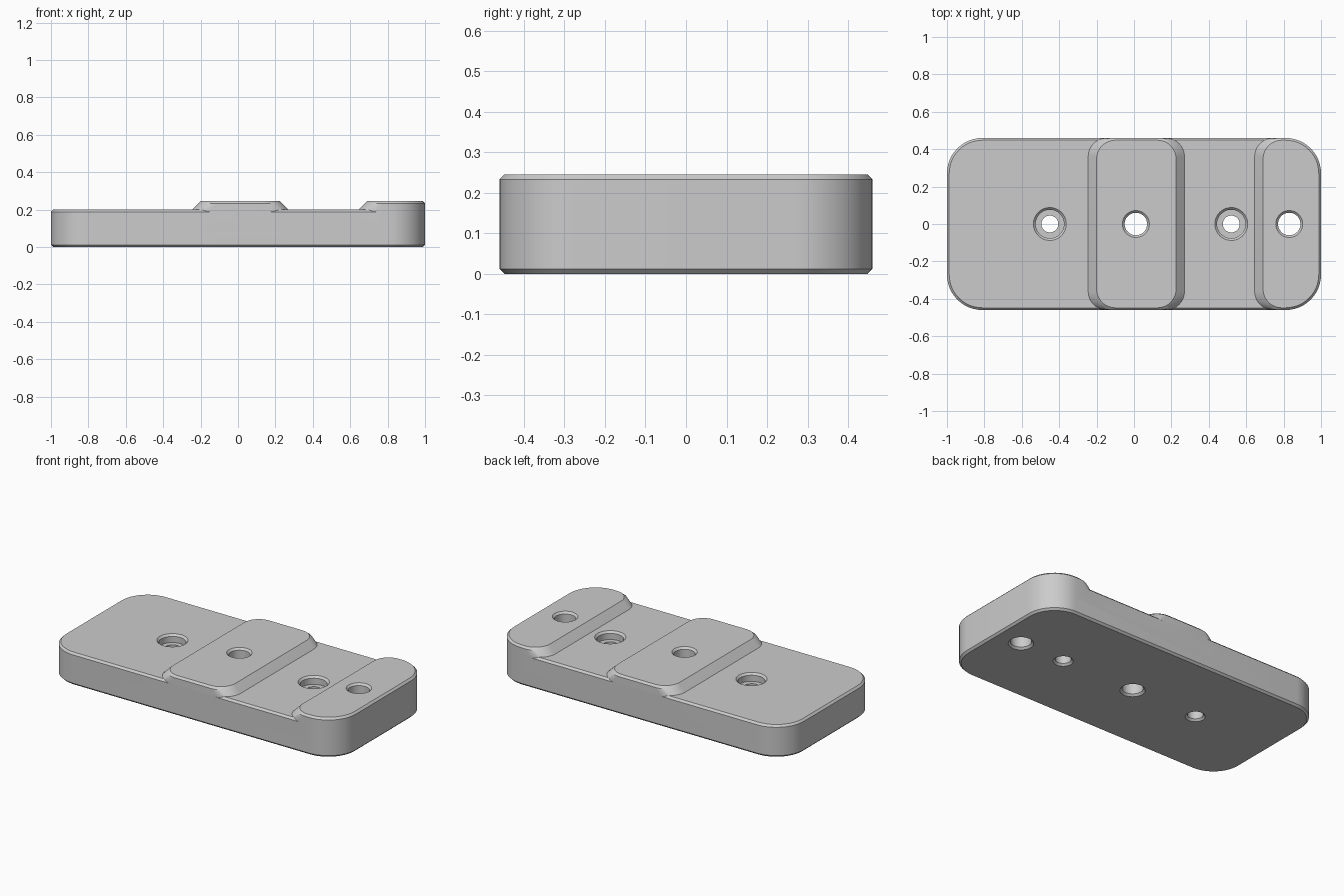
import bpy, bmesh
from math import cos, sin, pi

if "Cube" in bpy.data.objects:
    bpy.data.objects.remove(bpy.data.objects["Cube"])

grey = bpy.data.materials.new("plain grey")
grey.use_nodes = True
color = (0.6, 0.6, 0.6, 1)
grey.diffuse_color = color
grey.node_tree.nodes["Principled BSDF"].inputs["Base Color"].default_value = color

HALF_Y, TOP, PAD_TOP = 0.46, 0.2, 0.245
CHAMFER, CORNER, PAD_CORNER = 0.012, 0.19, 0.1


def rounded_rect(x0, x1, half_y, r_left, r_right, steps=12):
    """Counter-clockwise outline with separate left and right corner radii."""
    corners = [(x1, 1, r_right, 0), (x0, 1, r_left, 1),
               (x0, -1, r_left, 2), (x1, -1, r_right, 3)]
    points = []
    for x, side, r, quarter in corners:
        cx = x - r if x == x1 else x + r
        cy = side * (half_y - r)
        for i in range(steps + 1):
            a = (quarter + i / steps) * pi / 2
            points.append((cx + r * cos(a), cy + r * sin(a)))
    return points


def loft(name, sections):
    """Solid skinned through (z, outline) sections, bottom to top."""
    bm = bmesh.new()
    rings = [[bm.verts.new((x, y, z)) for x, y in outline] for z, outline in sections]
    for low, high in zip(rings, rings[1:]):
        for i in range(len(low)):
            j = (i + 1) % len(low)
            bm.faces.new((low[i], low[j], high[j], high[i]))
    bm.faces.new(rings[0][::-1])
    bm.faces.new(rings[-1])
    mesh = bpy.data.meshes.new(name)
    bm.to_mesh(mesh)
    bm.free()
    mesh.materials.append(grey)
    obj = bpy.data.objects.new(name, mesh)
    bpy.context.collection.objects.link(obj)
    return obj


def combine(target, other, operation):
    mod = target.modifiers.new(operation.lower(), 'BOOLEAN')
    mod.operation, mod.solver, mod.object = operation, 'EXACT', other
    bpy.context.view_layer.objects.active = target
    bpy.ops.object.modifier_apply(modifier=mod.name)
    bpy.data.objects.remove(other)


def slab_section(inset):
    r = CORNER - inset
    return rounded_rect(-1 + inset, 1 - inset, HALF_Y - inset, r, r)


def raised_pad(name, x0, x1, slope_right):
    """Pad flush with the slab sides, with sloping ends towards the recesses."""
    def section(z, slope, inset):
        right = x1 - (slope if slope_right else inset)
        r_right = PAD_CORNER if slope_right else CORNER - inset
        return z, rounded_rect(x0 + slope, right, HALF_Y - inset, PAD_CORNER, r_right)
    rise = PAD_TOP - TOP
    return loft(name, [section(TOP / 2, 0, 0), section(TOP, 0, 0),
                       section(PAD_TOP - CHAMFER, rise - CHAMFER, 0),
                       section(PAD_TOP, rise, CHAMFER)])


def hole_cutter(x, profile):
    """Turned cutter from (radius, z) pairs."""
    n = 48
    return loft("hole_cutter", [
        (z, [(x + r * cos(2 * pi * i / n), r * sin(2 * pi * i / n)) for i in range(n)])
        for r, z in profile])


# Slab with chamfered rims
block = loft("mounting_block", [
    (0, slab_section(CHAMFER)), (CHAMFER, slab_section(0)),
    (TOP - CHAMFER, slab_section(0)), (TOP, slab_section(CHAMFER))])

# Raised pads
combine(block, raised_pad("middle_pad", -0.245, 0.27, True), 'UNION')
combine(block, raised_pad("end_pad", 0.645, 1, False), 'UNION')


def through_profile(r, top):
    rim = r + CHAMFER
    return [(rim, -0.02), (rim, 0), (r, CHAMFER), (r, top - CHAMFER), (rim, top), (rim, top + 0.02)]


# Plain holes through the pads
for x in (0.01, 0.83):
    combine(block, hole_cutter(x, through_profile(0.06, PAD_TOP)), 'DIFFERENCE')

# Counterbored holes through the recesses
for x in (-0.45, 0.52):
    floor = TOP - 0.05
    profile = through_profile(0.045, TOP)[:3] + [
        (0.045, floor), (0.076, floor), (0.076, TOP - CHAMFER),
        (0.088, TOP), (0.088, TOP + 0.02)]
    combine(block, hole_cutter(x, profile), 'DIFFERENCE')

bpy.ops.object.select_all(action='DESELECT')
block.select_set(True)
bpy.context.view_layer.objects.active = block
bpy.ops.object.shade_smooth_by_angle(angle=pi / 7)
